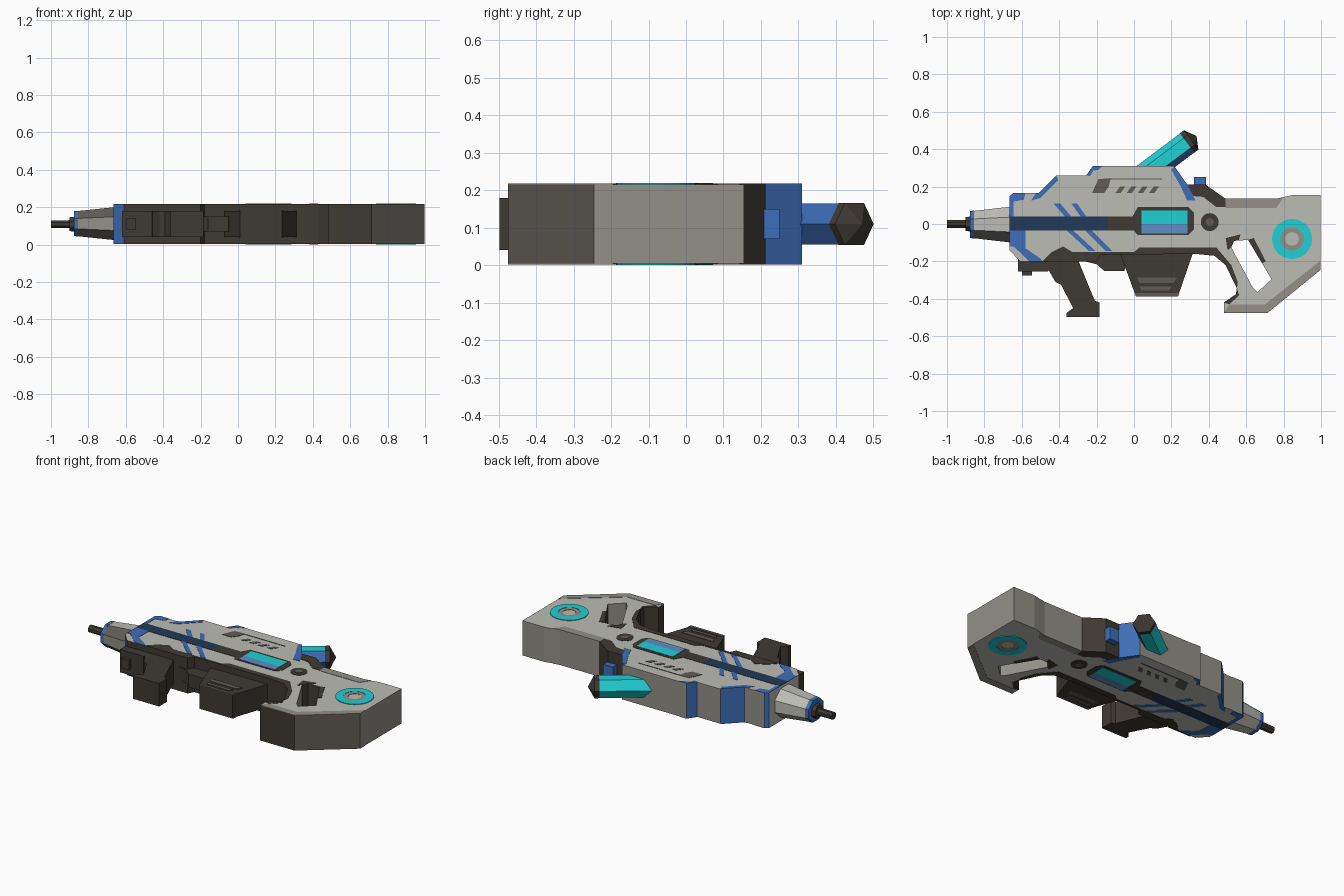
import bpy, bmesh, math
from mathutils import Matrix, Vector

if "Cube" in bpy.data.objects:
    bpy.data.objects.remove(bpy.data.objects["Cube"])


def lin(c):
    c /= 255
    return c / 12.92 if c < 0.04 else ((c + 0.055) / 1.055) ** 2.4


COLOURS = {
    "light_grey": (188, 188, 181), "mid_grey": (147, 144, 136), "dark_grey": (96, 92, 86),
    "dark_brown": (63, 58, 51), "blue": (62, 110, 184), "navy": (34, 58, 86),
    "cyan": (32, 208, 213), "steel_blue": (94, 142, 198)}
MATS = {}
for n, c in COLOURS.items():
    MATS[n] = bpy.data.materials.new(n)
    MATS[n].diffuse_color = [lin(v) for v in c] + [1]
KEYS = dict(L="light_grey", M="mid_grey", G="dark_grey", D="dark_brown", B="blue",
            N="navy", C="cyan", S="steel_blue")
ORDER = "LMGDBNCS"


def finish(bm, name):
    bmesh.ops.recalc_face_normals(bm, faces=bm.faces)
    me = bpy.data.meshes.new(name)
    bm.to_mesh(me)
    bm.free()
    for k in ORDER:
        me.materials.append(MATS[KEYS[k]])
    ob = bpy.data.objects.new(name, me)
    bpy.context.collection.objects.link(ob)
    return ob


def add_prism(bm, loops, z0, z1, col, walls=None):
    """Extrude outline loops (first is outer, others are holes) from z0 to z1."""
    caps = [[], []]
    for li, pts in enumerate(loops):
        rows = [[bm.verts.new((x, y, z)) for x, y in pts] for z in (z0, z1)]
        n = len(pts)
        for i in range(n):
            j = (i + 1) % n
            f = bm.faces.new((rows[0][i], rows[0][j], rows[1][j], rows[1][i]))
            f.material_index = ORDER.index(walls[li][i] if walls else col)
            for r in (0, 1):
                caps[r].append(bm.edges.get((rows[r][i], rows[r][j])))
    for edges in caps:
        res = bmesh.ops.triangle_fill(bm, edges=edges, use_beauty=True)
        for f in res["geom"]:
            if isinstance(f, bmesh.types.BMFace):
                f.material_index = ORDER.index(col)


def prism(name, pts, z0, z1, col):
    bm = bmesh.new()
    add_prism(bm, [pts], z0, z1, col)
    return finish(bm, name)


def plates(name, shapes, col, layer=1):
    """Painted panels on both the upper and the lower side of the body."""
    t = 0.002 * layer
    bm = bmesh.new()
    for s in shapes:
        loops = s if isinstance(s[0], list) else [s]
        add_prism(bm, loops, 0.216, 0.216 + t, col)
        add_prism(bm, loops, 0.004 - t, 0.004, col)
    return finish(bm, name)


def rect(x0, y0, x1, y1):
    return [(x0, y0), (x1, y0), (x1, y1), (x0, y1)]


def slash(x, y, dx, dy, w):
    return [(x, y), (x + w, y), (x + w + dx, y + dy), (x + dx, y + dy)]


def disc(x, y, r, n=24):
    return [(x + r * math.cos(2 * math.pi * i / n), y + r * math.sin(2 * math.pi * i / n)) for i in range(n)]


def tube(name, n, rings, origin, direction, col_rule, squash=1.0):
    """Loft n-sided rings given as (distance, radius) along a direction in the xy plane."""
    d = Vector(direction).normalized()
    side, up = Vector((-d.y, d.x, 0)), Vector((0, 0, 1))
    off = math.pi / n if n == 8 else 0
    bm = bmesh.new()
    rows = []
    for t, r in rings:
        rows.append([bm.verts.new(Vector(origin) + d * t
                    + side * r * math.cos(off + 2 * math.pi * i / n)
                    + up * r * squash * math.sin(off + 2 * math.pi * i / n)) for i in range(n)])
    for k in range(len(rows) - 1):
        for i in range(n):
            j = (i + 1) % n
            f = bm.faces.new((rows[k][i], rows[k][j], rows[k + 1][j], rows[k + 1][i]))
            f.material_index = ORDER.index(col_rule(k, off + 2 * math.pi * (i + .5) / n))
    for k, row in ((0, rows[0]), (len(rows) - 2, rows[-1])):
        bm.faces.new(row).material_index = ORDER.index(col_rule(k, 0))
    return finish(bm, name)


# Main body slab with handle opening; letters colour the edge walls
outline = [(-.665, .15, "B"), (-.645, .165, "M"), (-.51, .165, "B"), (-.415, .26, "M"),
           (-.255, .26, "B"), (-.22, .31, "M"), (.215, .31, "B"), (.285, .21, "D"),
           (.38, .212, "D"), (.49, .135, "M"), (.76, .135, "M"), (.85, .155, "M"),
           (.998, .155, "M"), (.998, -.245, "G"), (.715, -.475, "D"), (.48, -.475, "D"),
           (.48, -.42, "D"), (.545, -.375, "D"), (.55, -.345, "D"), (.49, -.22, "D"),
           (.43, -.17, "D"), (.33, -.16, "D"), (-.18, -.165, "D"), (-.2, -.2, "D"),
           (-.61, -.2, "B"), (-.665, -.14, "L")]
hole = [(.535, -.09), (.61, -.085), (.735, -.295), (.66, -.365), (.635, -.34), (.52, -.125)]
bm = bmesh.new()
add_prism(bm, [[p[:2] for p in outline], hole], 0.004, 0.216, "L",
          [[p[2] for p in outline], "DDMMMD"])
finish(bm, "body")

# Blue edge panels and slanted bars
plates("blue_panels", [
    [(-.665, .04), (-.665, .15), (-.645, .165), (-.58, .165), (-.59, .13), (-.645, .12), (-.645, .04)],
    [(-.665, -.035), (-.58, -.035), (-.58, -.13), (-.5, -.185), (-.49, -.2), (-.56, -.2), (-.6, -.16), (-.645, -.12), (-.665, -.12)],
    [(-.55, .125), (-.525, .165), (-.51, .165), (-.415, .26), (-.405, .235), (-.5, .14)],
    [(-.255, .26), (-.22, .31), (-.17, .31), (-.19, .29), (-.22, .285), (-.235, .255)],
    [(.215, .31), (.285, .21), (.33, .125), (.285, .125), (.25, .2), (.2, .29)],
    slash(-.43, .11, .06, -.07, .035), slash(-.335, .11, .05, -.07, .03),
    slash(-.36, -.035, .12, -.11, .035), slash(-.26, -.035, .11, -.11, .035)], "B")

# Dark trims along the lower edge, the trigger opening and the rear shoulder
plates("dark_trim", [
    [(-.49, -.2), (-.44, -.15), (-.38, -.12), (-.33, -.15), (0.0, -.15), (.03, -.125), (.44, -.125),
     (.52, -.22), (.555, -.31), (.55, -.345), (.49, -.22), (.43, -.17), (.33, -.16), (-.18, -.165), (-.2, -.2)],
    [(.285, .21), (.38, .212), (.49, .135), (.49, .09), (.44, .09), (.37, .145), (.31, .15)],
    [(.48, -.42), (.545, -.375), (.55, -.345), (.562, -.38), (.51, -.43)],
    [(.49, -.075), (.57, -.055), (.56, -.085), (.535, -.09), (.52, -.125), (.5, -.14)],
    [(.61, -.085), (.64, -.075), (.705, -.2), (.685, -.21)],
    rect(-.14, -.035, .02, .04),
    [(-.03, .0), (.02, .09), (.29, .09), (.32, .06), (.32, -.03), (.29, -.06), (.02, -.06)],
    disc(.405, .01, .048)], "D")

# Stock border, worn darker
plates("stock_border", [
    [(.49, .135), (.76, .135), (.8, .143), (.76, .085), (.49, .085)],
    [(.998, -.245), (.715, -.475), (.48, -.475), (.51, -.43), (.7, -.43), (.998, -.195)]], "M")

# Navy centre stripe
plates("centre_stripe", [rect(-.665, -.035, -.14, .04)], "N")

# Vent slot, fine line and four slashes
plates("vents", [
    [(-.225, .165), (-.19, .24), (-.125, .245), (-.135, .2), (-.16, .165)],
    rect(-.125, .237, .15, .243)] + [slash(-.1 + .06 * i, .165, .025, .035, .028) for i in range(4)], "G")

# Energy window, screw and round emblem
plates("window_cyan", [rect(.04, .0, .285, .072)], "C", 2)
plates("window_blue", [rect(.04, -.052, .285, .0)], "S", 2)
plates("screw_core", [disc(.405, .01, .022, 16)], "G", 2)
plates("emblem_ring", [[disc(.845, -.08, .107, 32), disc(.845, -.08, .062, 32)]], "C", 2)
plates("emblem_inner_ring", [[disc(.845, -.08, .062, 32), disc(.845, -.08, .036, 32)]], "M")

# Tapered nose, collar and barrel
tube("nose", 8, [(0, .103), (.20, .078)], (-.665, -.003, .112), (-1, 0, 0),
     lambda k, a: "M" if math.cos(a) > .8 else "G" if math.cos(a) > .2 else "L", .92)
tube("nose_band", 8, [(0, .081), (.022, .078)], (-.855, -.003, .112), (-1, 0, 0), lambda k, a: "B", .92)
tube("collar", 8, [(0, .044), (.03, .04)], (-.87, 0, .109), (-1, 0, 0), lambda k, a: "D")
tube("barrel", 8, [(0, .023), (.12, .022)], (-.88, 0, .109), (-1, 0, 0), lambda k, a: "D")

# Crystal rod with dark pointed cap
ax = (.8, .6, 0)
tube("crystal", 6, [(-.09, .0635), (.207, .0635)], (.12, .31, .11), ax,
     lambda k, a: "B" if math.cos(a) < -.6 else "C")
tube("crystal_cap", 6, [(.205, .0645), (.232, .0645), (.266, .003)], (.12, .31, .11), ax, lambda k, a: "D")

# Sight block on the shoulder
prism("sight_block", rect(.32, .2, .385, .25), .07, .15, "B")

# Foregrip and mounting rail below the front
prism("front_rail", [(-.62, -.19), (-.62, -.255), (-.46, -.255), (-.44, -.19)], .04, .18, "D")
prism("rail_stud", rect(-.6, -.275, -.545, -.25), .08, .14, "D")
prism("foregrip", [(-.48, -.19), (-.46, -.24), (-.42, -.31), (-.39, -.325), (-.325, -.45), (-.36, -.475),
                   (-.36, -.498), (-.185, -.498), (-.185, -.42), (-.21, -.41), (-.3, -.19)], .04, .18, "D")
prism("grip_nub", [(-.3, -.19), (-.2, -.215), (-.16, -.25), (-.05, -.25), (-.04, -.15), (-.3, -.15)],
      .07, .15, "D")

# Magazine with grey vents on both sides
prism("magazine", [(-.075, -.155), (.315, -.155), (.235, -.387), (.01, -.387)], .04, .18, "D")
for i, z in enumerate((.18, .036)):
    prism(f"magazine_vent_{i}", [(.015, -.285), (.23, -.285), (.21, -.315), (.03, -.315)], z, z + .004, "G")
    prism(f"magazine_slot_{i}", [(.03, -.335), (.2, -.335), (.19, -.355), (.04, -.355)], z, z + .004, "G")
    prism(f"magazine_base_{i}", [(.005, -.37), (.242, -.37), (.236, -.387), (.01, -.387)], z, z + .004, "G")

for m in bpy.data.materials:
    if m.users and not m.is_grease_pencil:
        m.use_nodes = True
        m.node_tree.nodes["Principled BSDF"].inputs["Base Color"].default_value = m.diffuse_color
